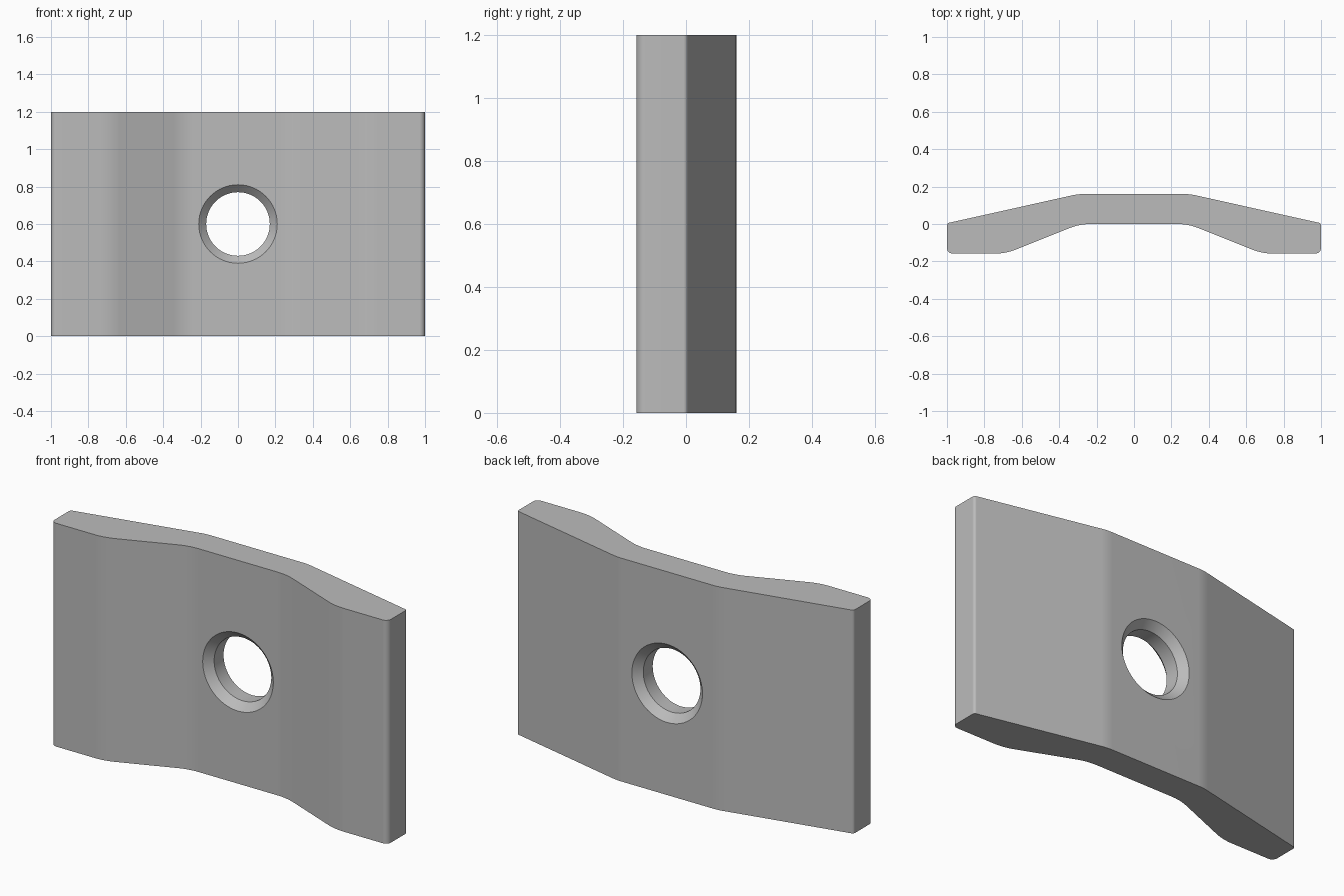
import bpy, bmesh, math
from mathutils import Vector

if "Cube" in bpy.data.objects:
    bpy.data.objects.remove(bpy.data.objects["Cube"])

HEIGHT = 1.2


def fillet(points, steps=8):
    """Round each (x, y, radius) corner of a closed outline."""
    out = []
    n = len(points)
    for i, (x, y, r) in enumerate(points):
        p = Vector((x, y))
        a = (Vector(points[i - 1][:2]) - p).normalized()
        b = (Vector(points[(i + 1) % n][:2]) - p).normalized()
        half = a.angle(b) / 2
        start = p + a * (r / math.tan(half))
        centre = p + (a + b).normalized() * (r / math.sin(half))
        v = start - centre
        end = p + b * (r / math.tan(half))
        turn = v.angle_signed(end - centre)
        for k in range(steps + 1):
            t = -turn * k / steps
            out.append((centre.x + v.x * math.cos(t) - v.y * math.sin(t),
                        centre.y + v.x * math.sin(t) + v.y * math.cos(t)))
    return out


def make_object(name, bm):
    bmesh.ops.recalc_face_normals(bm, faces=bm.faces)
    mesh = bpy.data.meshes.new(name)
    bm.to_mesh(mesh)
    bm.free()
    obj = bpy.data.objects.new(name, mesh)
    bpy.context.collection.objects.link(obj)
    return obj


# Clamp plate: bent section mirrored about x = 0, extruded upward
right = [(0.29, 0.0, 0.30), (0.685, -0.158, 0.30), (1.0, -0.158, 0.03),
         (1.0, 0.004, 0.015), (0.30, 0.16, 0.30)]
outline = right + [(-x, y, r) for x, y, r in reversed(right)]
bm = bmesh.new()
base = bm.faces.new([bm.verts.new((x, y, 0)) for x, y in fillet(outline)])
ext = bmesh.ops.extrude_face_region(bm, geom=[base])
bmesh.ops.translate(bm, vec=(0, 0, HEIGHT),
                    verts=[e for e in ext["geom"] if isinstance(e, bmesh.types.BMVert)])
plate = make_object("clamp_plate", bm)

# Bolt hole: lathed cutter with a chamfer at both mouths
bm = bmesh.new()
sides = 64
rings = []
for y, r in [(-0.04, 0.25), (0.04, 0.17), (0.12, 0.17), (0.20, 0.25)]:
    rings.append([bm.verts.new((r * math.cos(2 * math.pi * k / sides), y,
                                HEIGHT / 2 + r * math.sin(2 * math.pi * k / sides)))
                  for k in range(sides)])
for lo, hi in zip(rings, rings[1:]):
    for k in range(sides):
        j = (k + 1) % sides
        bm.faces.new((lo[k], lo[j], hi[j], hi[k]))
bm.faces.new(rings[0])
bm.faces.new(rings[-1])
cutter = make_object("hole_cutter", bm)

cut = plate.modifiers.new("bolt_hole", 'BOOLEAN')
cut.operation = 'DIFFERENCE'
cut.solver = 'EXACT'
cut.object = cutter
bpy.context.view_layer.objects.active = plate
plate.select_set(True)
cutter.select_set(False)
bpy.ops.object.modifier_apply(modifier=cut.name)
bpy.data.objects.remove(cutter)

# Smooth bends, crisp rims
bpy.ops.object.shade_smooth_by_angle(angle=math.radians(30))
weighted = plate.modifiers.new("flat_normals", 'WEIGHTED_NORMAL')
weighted.keep_sharp = True

# Plain grey metal
metal = bpy.data.materials.new("grey_metal")
metal.diffuse_color = (0.5, 0.5, 0.5, 1)
metal.use_nodes = True
metal.node_tree.nodes["Principled BSDF"].inputs["Base Color"].default_value = metal.diffuse_color
plate.data.materials.clear()
plate.data.materials.append(metal)
